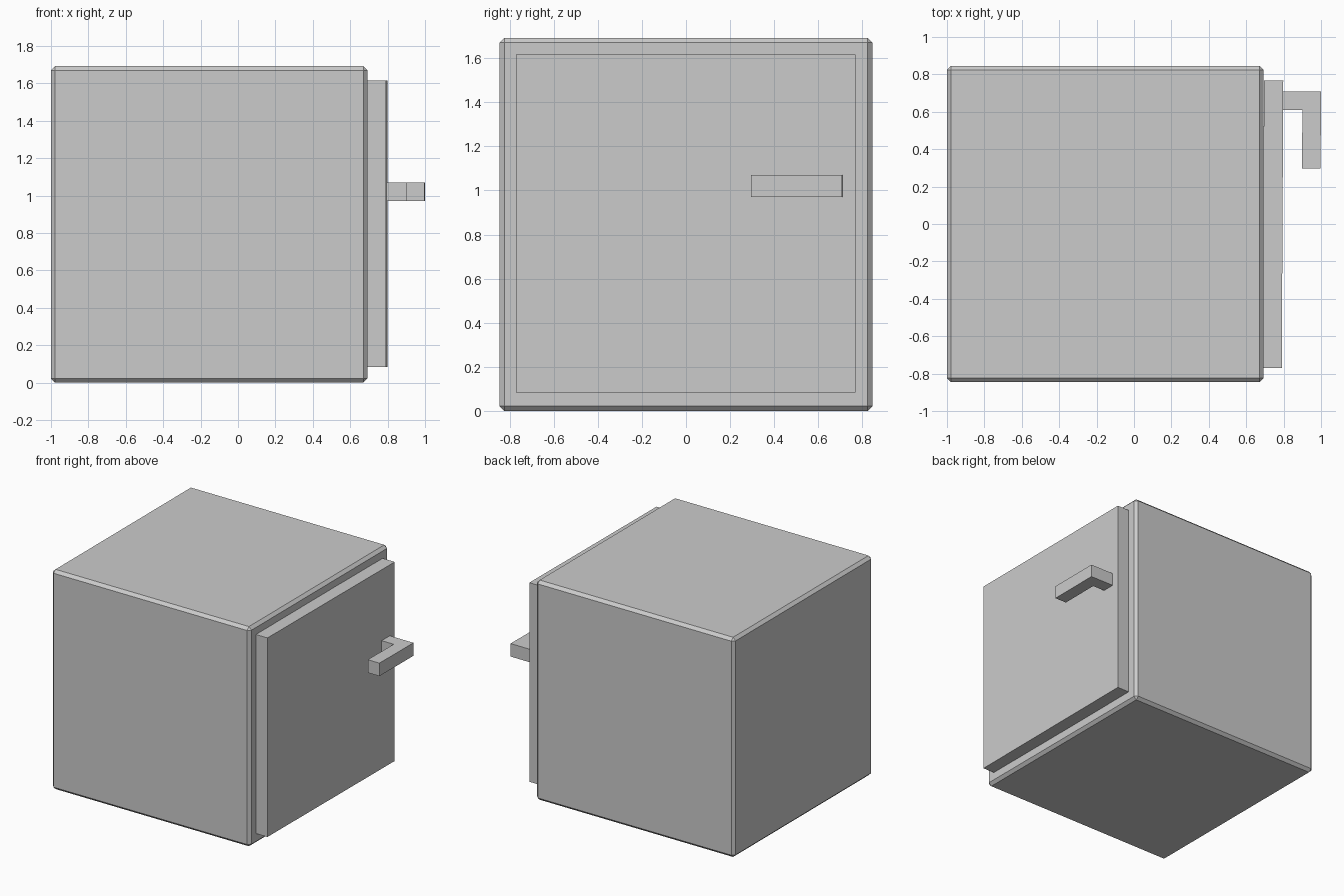
import bpy, bmesh
from mathutils import Matrix, Vector

if "Cube" in bpy.data.objects:
    bpy.data.objects.remove(bpy.data.objects["Cube"])


def prism(name, outline, z0, z1):
    """Extrude an xy outline from z0 to z1."""
    bm = bmesh.new()
    face = bm.faces.new([bm.verts.new((x, y, z0)) for x, y in outline])
    ext = bmesh.ops.extrude_face_region(bm, geom=[face])
    top = [v for v in ext["geom"] if isinstance(v, bmesh.types.BMVert)]
    bmesh.ops.translate(bm, verts=top, vec=(0, 0, z1 - z0))
    bmesh.ops.recalc_face_normals(bm, faces=bm.faces[:])
    mesh = bpy.data.meshes.new(name)
    bm.to_mesh(mesh)
    bm.free()
    obj = bpy.data.objects.new(name, mesh)
    bpy.context.collection.objects.link(obj)
    return obj


def rect(x0, x1, y0, y1):
    return [(x0, y0), (x1, y0), (x1, y1), (x0, y1)]


# Safe body with chamfered edges
body = prism("safe_body", rect(-1, 0.692, -0.846, 0.846), 0, 1.692)
bevel = body.modifiers.new("chamfer", "BEVEL")
bevel.width = 0.022
bevel.segments = 1

# Door and L-shaped handle on the right side
door = prism("door", rect(0.687, 0.79, -0.77, 0.768), 0.083, 1.616)
handle = prism("door_handle", [(0.785, 0.61), (0.893, 0.61), (0.893, 0.297),
                               (0.992, 0.297), (0.992, 0.709), (0.785, 0.709)],
               0.97, 1.07)

# The door stands very slightly ajar about its hinge edge
hinge = Vector((0.69, -0.77, 0))
swing = (Matrix.Translation(hinge) @ Matrix.Rotation(-0.0052, 4, "Z")
         @ Matrix.Translation(-hinge))
for part in (door, handle):
    part.data.transform(swing)
